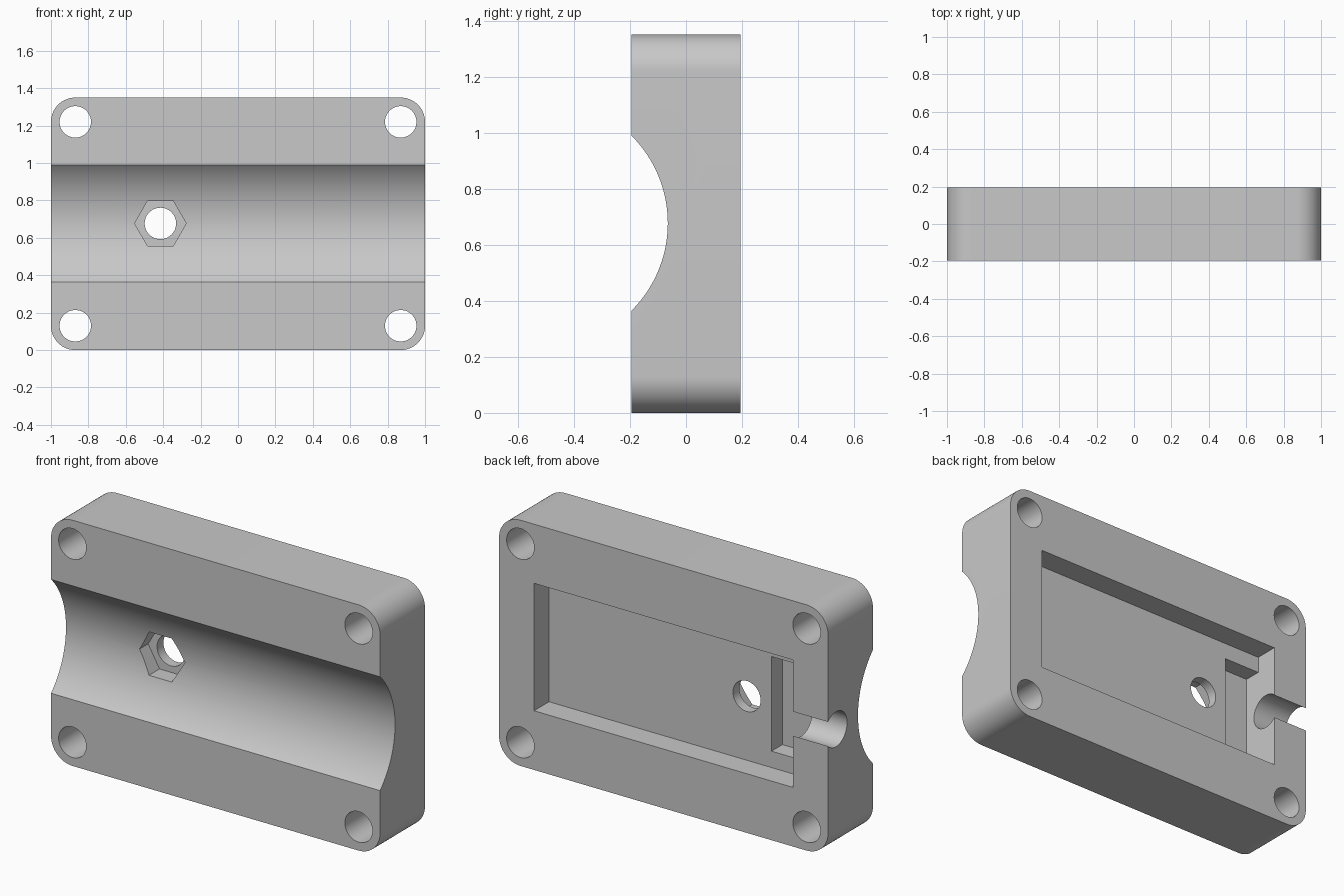
import bpy, bmesh, math
from mathutils import Matrix

cube = bpy.data.objects.get("Cube")
if cube:
    bpy.data.objects.remove(cube, do_unlink=True)

HALF_DEPTH, HEIGHT = 0.195, 1.35
MID = HEIGHT / 2
CORNER = 0.13

grey = bpy.data.materials.new("plain_grey")
grey.use_nodes = True
colour = (0.58, 0.58, 0.58, 1)
grey.diffuse_color = colour
grey.node_tree.nodes["Principled BSDF"].inputs["Base Color"].default_value = colour


def to_object(name, bm):
    mesh = bpy.data.meshes.new(name)
    bm.to_mesh(mesh)
    bm.free()
    mesh.materials.append(grey)
    obj = bpy.data.objects.new(name, mesh)
    bpy.context.scene.collection.objects.link(obj)
    return obj


def box_mesh(low, high):
    bm = bmesh.new()
    bmesh.ops.create_cube(bm, size=1)
    for v in bm.verts:
        v.co = [(a + b) / 2 + c * (b - a) for a, b, c in zip(low, high, v.co)]
    return bm


def rod(name, axis, centre, radius, length, sides=64):
    """Cylinder or prism along the x or y axis."""
    bm = bmesh.new()
    bmesh.ops.create_cone(bm, cap_ends=True, segments=sides, radius1=radius,
                          radius2=radius, depth=length)
    turn = (Matrix.Rotation(math.pi / 2, 4, 'Y') if axis == 'x'
            else Matrix.Rotation(math.pi / 2, 4, 'X'))
    # A six-sided prism along y gets its points left and right
    spin = Matrix.Rotation(math.pi / 2 if sides == 6 else 0, 4, 'Z')
    bm.transform(Matrix.Translation(centre) @ turn @ spin)
    return to_object(name, bm)


# Plate with rounded upright corners
bm = box_mesh((-1, -HALF_DEPTH, 0), (1, HALF_DEPTH, HEIGHT))
edges = [e for e in bm.edges if abs(e.verts[0].co.y - e.verts[1].co.y) > 0.1]
bmesh.ops.bevel(bm, geom=edges, offset=CORNER, segments=16, profile=0.5, affect='EDGES')
plate = to_object("mounting_plate", bm)

# Round trough along the front
cutters = [rod("trough_cutter", 'x', (0, -0.506, MID + 0.002), 0.441, 2.4, 160)]

# Shallow back pocket and the deeper slot at its end
cutters.append(to_object("pocket_cutter", box_mesh((-0.787, 0.065, MID - 0.35),
                                                   (0.787, 0.3, MID + 0.35))))
cutters.append(to_object("slot_cutter", box_mesh((-0.787, -0.03, MID - 0.26),
                                                 (-0.565, 0.25, MID + 0.26))))

# Cable channel from the slot out through the side
cutters.append(rod("cable_channel_cutter", 'x', (-0.9, 0.126, MID), 0.096, 0.4))

# Nut recess and its bolt hole
cutters.append(rod("nut_recess_cutter", 'y', (-0.415, -0.145, MID + 0.002), 0.138, 0.31, 6))
cutters.append(rod("bolt_hole_cutter", 'y', (-0.415, 0, MID + 0.002), 0.084, 0.6))

# Corner screw holes
for x in (-1 + CORNER, 1 - CORNER):
    for z in (CORNER, HEIGHT - CORNER):
        cutters.append(rod("screw_hole_cutter", 'y', (x, 0, z), 0.084, 0.6))

bpy.ops.object.select_all(action='DESELECT')
bpy.context.view_layer.objects.active = plate
plate.select_set(True)
for cutter in cutters:
    mod = plate.modifiers.new(cutter.name, 'BOOLEAN')
    mod.operation = 'DIFFERENCE'
    mod.solver = 'EXACT'
    mod.object = cutter
    bpy.ops.object.modifier_apply(modifier=mod.name)
for cutter in cutters:
    bpy.data.objects.remove(cutter, do_unlink=True)

bpy.ops.object.shade_smooth_by_angle(angle=math.radians(30))
